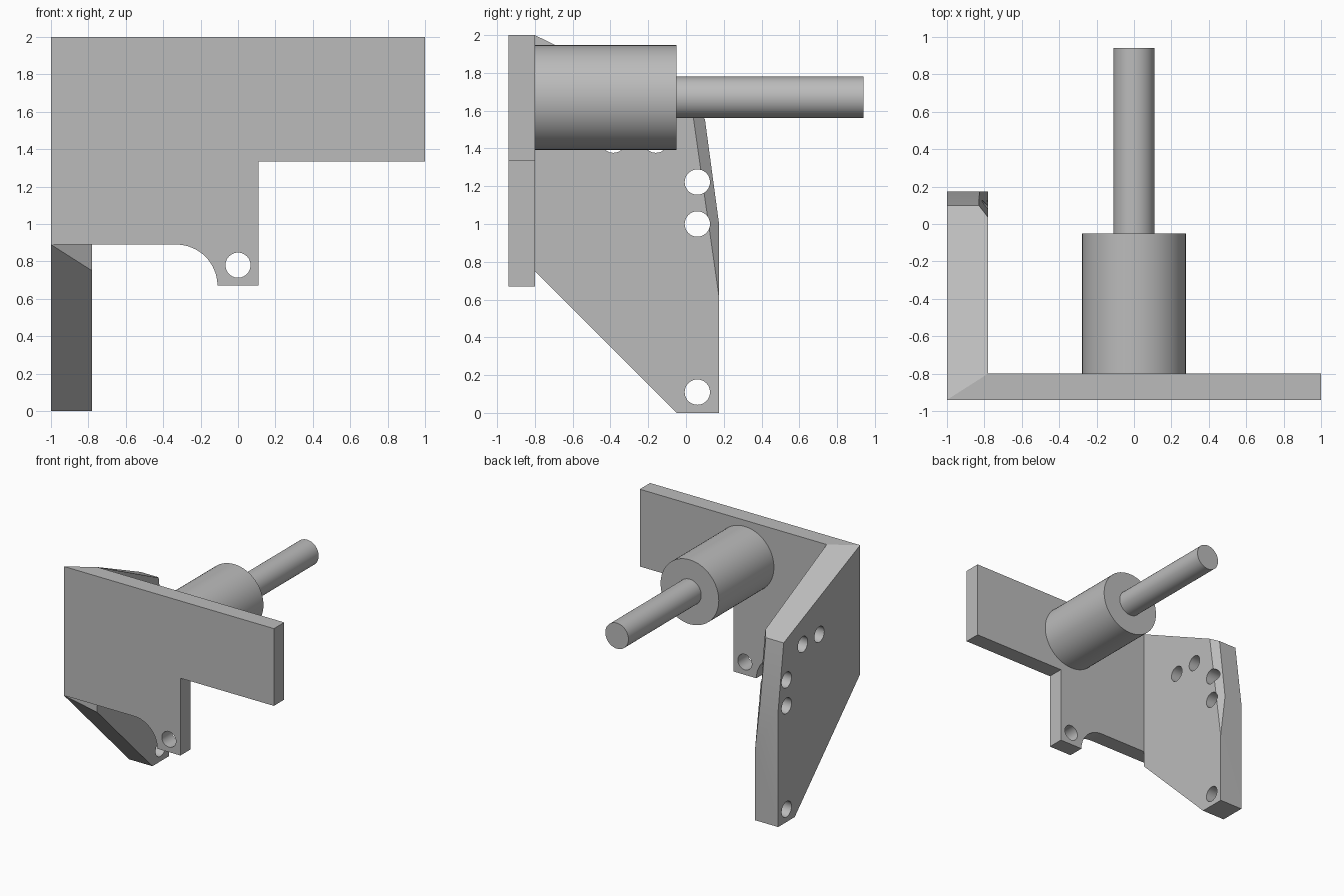
import bpy, bmesh, math
from mathutils import Vector

cube = bpy.data.objects.get("Cube")
if cube:
    bpy.data.objects.remove(cube, do_unlink=True)

# Single grey finish
grey = bpy.data.materials.new("machined_grey")
grey.use_nodes = True
COLOUR = (0.5, 0.5, 0.5, 1)
grey.diffuse_color = COLOUR
grey.node_tree.nodes["Principled BSDF"].inputs["Base Color"].default_value = COLOUR


def loft(name, ring_a, ring_b, cuts=()):
    """Solid between two matching rings, trimmed by planes (point, outward normal)."""
    bm = bmesh.new()
    a = [bm.verts.new(p) for p in ring_a]
    b = [bm.verts.new(p) for p in ring_b]
    bm.faces.new(a)
    bm.faces.new(b[::-1])
    for i in range(len(a)):
        j = (i + 1) % len(a)
        bm.faces.new((a[i], b[i], b[j], a[j]))
    # Only twisted quads need triangles
    for f in list(bm.faces):
        if len(f.verts) == 4:
            centre = f.calc_center_median()
            if max(abs((v.co - centre).dot(f.normal)) for v in f.verts) > 1e-4:
                bmesh.ops.triangulate(bm, faces=[f])
    for point, normal in cuts:
        cut = bmesh.ops.bisect_plane(bm, geom=bm.verts[:] + bm.edges[:] + bm.faces[:],
                                     plane_co=point, plane_no=normal, clear_outer=True)
        rim = [e for e in cut["geom_cut"] if isinstance(e, bmesh.types.BMEdge)]
        bmesh.ops.holes_fill(bm, edges=rim)
    bmesh.ops.recalc_face_normals(bm, faces=bm.faces[:])
    mesh = bpy.data.meshes.new(name)
    bm.to_mesh(mesh)
    bm.free()
    obj = bpy.data.objects.new(name, mesh)
    bpy.context.collection.objects.link(obj)
    mesh.materials.append(grey)
    return obj


def rod(name, start, end, radius, sides=64):
    """Cylinder between two points."""
    start, end = Vector(start), Vector(end)
    axis = end - start
    bpy.ops.mesh.primitive_cylinder_add(vertices=sides, radius=radius, depth=axis.length,
                                        location=(start + end) / 2,
                                        rotation=axis.to_track_quat('Z', 'Y').to_euler())
    obj = bpy.context.object
    obj.name = name
    obj.data.materials.append(grey)
    return obj


def select(obj):
    bpy.ops.object.select_all(action='DESELECT')
    obj.select_set(True)
    bpy.context.view_layer.objects.active = obj


def drill(obj, start, end, radius=0.067):
    cutter = rod("hole_cutter", start, end, radius, 48)
    cutter.hide_render = True
    mod = obj.modifiers.new("hole", 'BOOLEAN')
    mod.object = cutter
    mod.operation = 'DIFFERENCE'
    mod.solver = 'EXACT'
    select(obj)
    bpy.ops.object.modifier_apply(modifier=mod.name)
    bpy.data.objects.remove(cutter, do_unlink=True)


def smooth(obj):
    select(obj)
    bpy.ops.object.shade_smooth_by_angle(angle=math.radians(20))


FRONT, BACK = -0.94, -0.80      # front plate depth
OUTER, INNER = -1.0, -0.78      # side plate width
AXIS_Z = 1.67

# Front plate with a lug, a rounded inner corner and a mitred end
fillet = [(-0.33 + 0.22 * math.cos(t), 0.67 + 0.22 * math.sin(t))
          for t in (math.pi / 2 * i / 16 for i in range(17))]
outline = [(-1, 2), (1, 2), (1, 1.335), (0.11, 1.335), (0.11, 0.67)] + fillet + [(-1, 0.89)]
outline = [p for i, p in enumerate(outline) if p != outline[i - 1]]
mitre = ((OUTER, FRONT, 0), (FRONT - BACK, INNER - OUTER, 0))
plate = loft("front_plate", [(x, FRONT, z) for x, z in outline],
             [(x, BACK, z) for x, z in outline], [mitre])
drill(plate, (0, -1.2, 0.78), (0, -0.6, 0.78))
smooth(plate)

# Side plate with a mitred front, sloping top and chamfered inner rear edge
rear = [(0.10, 1.556), (0.175, 1.0), (0.175, 0), (-0.05, 0)]
outer_ring = [(OUTER, y, z) for y, z in [(FRONT, 2)] + rear + [(FRONT, 0.89)]]
inner_ring = [(INNER, y, z) for y, z in [(BACK, 2)] + rear + [(BACK, 0.75)]]
chamfer = ((INNER, 0.04, 1.556), (1.2, 1, 0.143))
side = loft("side_plate", outer_ring, inner_ring, [chamfer])
for y, z in [(0.06, 0.11), (0.06, 1.0), (0.06, 1.222), (-0.16, 1.444), (-0.385, 1.444)]:
    drill(side, (-1.2, y, z), (-0.6, y, z))
smooth(side)

# Boss and shaft along the back
smooth(rod("boss", (0, BACK, AXIS_Z), (0, -0.05, AXIS_Z), 0.277))
smooth(rod("shaft", (0, -0.05, AXIS_Z), (0, 0.94, AXIS_Z), 0.11))
